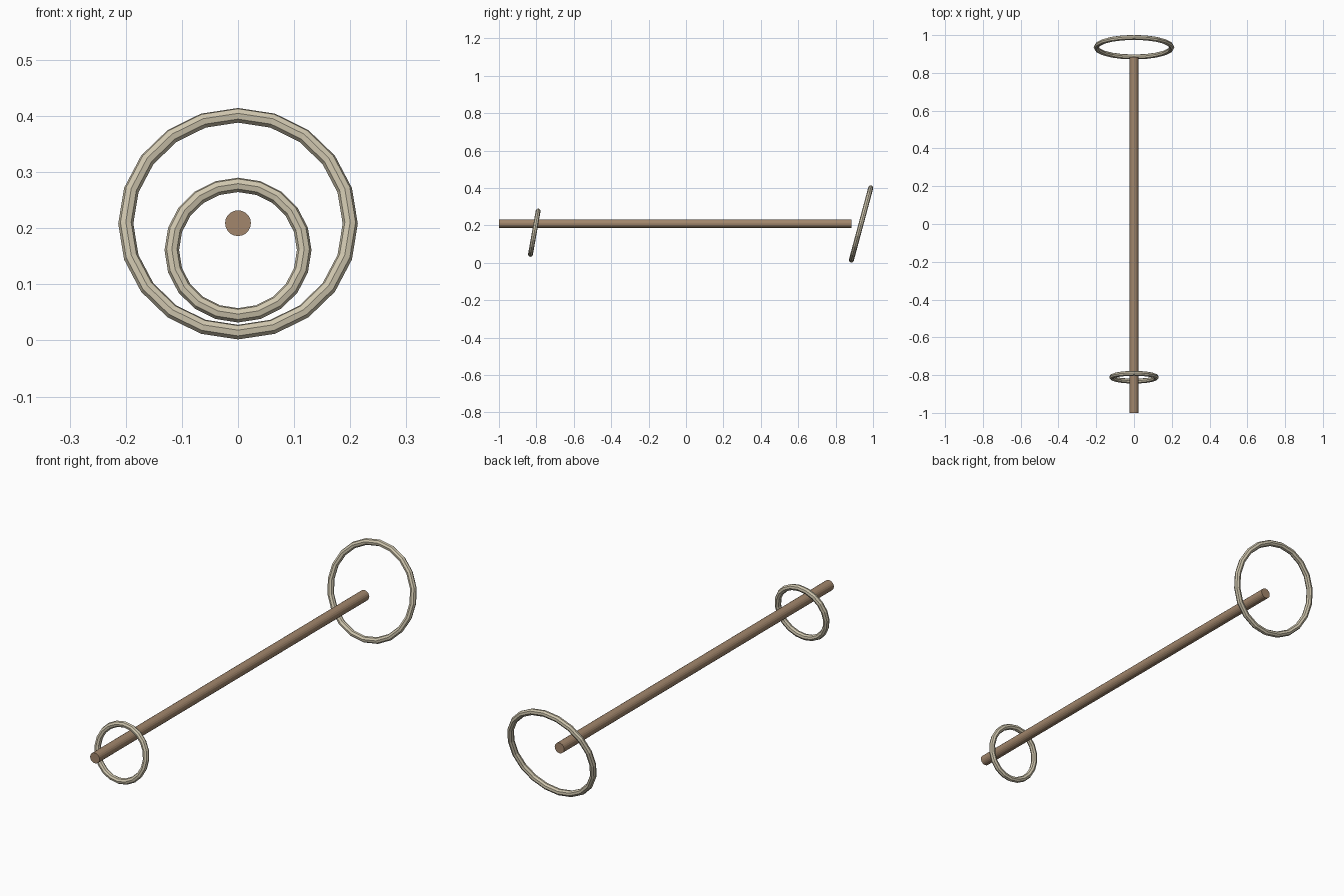
import bpy
import math

if "Cube" in bpy.data.objects:
    bpy.data.objects.remove(bpy.data.objects["Cube"])


def material(name, rgb):
    m = bpy.data.materials.new(name)
    m.diffuse_color = (*rgb, 1)
    m.use_nodes = True
    m.node_tree.nodes["Principled BSDF"].inputs["Base Color"].default_value = m.diffuse_color
    return m


wood = material("wood", (0.36, 0.24, 0.15))
ring_mat = material("pale_metal", (0.62, 0.56, 0.42))


def ring(name, y, z, major, minor, tilt):
    # ring facing along y, its top leaning towards +y
    bpy.ops.mesh.primitive_torus_add(
        major_segments=20, minor_segments=8, major_radius=major,
        minor_radius=minor, location=(0, y, z),
        rotation=(math.radians(90 - tilt), 0, 0))
    ob = bpy.context.object
    ob.name = name
    ob.data.materials.append(ring_mat)


# long straight shaft
bpy.ops.mesh.primitive_cylinder_add(
    vertices=20, radius=0.023, depth=1.884, location=(0, -0.058, 0.209),
    rotation=(math.radians(90), 0, 0))
shaft = bpy.context.object
shaft.name = "shaft"
shaft.data.materials.append(wood)

# large end hoop and small grip loop
ring("large_hoop", 0.936, 0.208, 0.2, 0.0135, 15)
ring("small_loop", -0.811, 0.161, 0.118, 0.013, 10)
